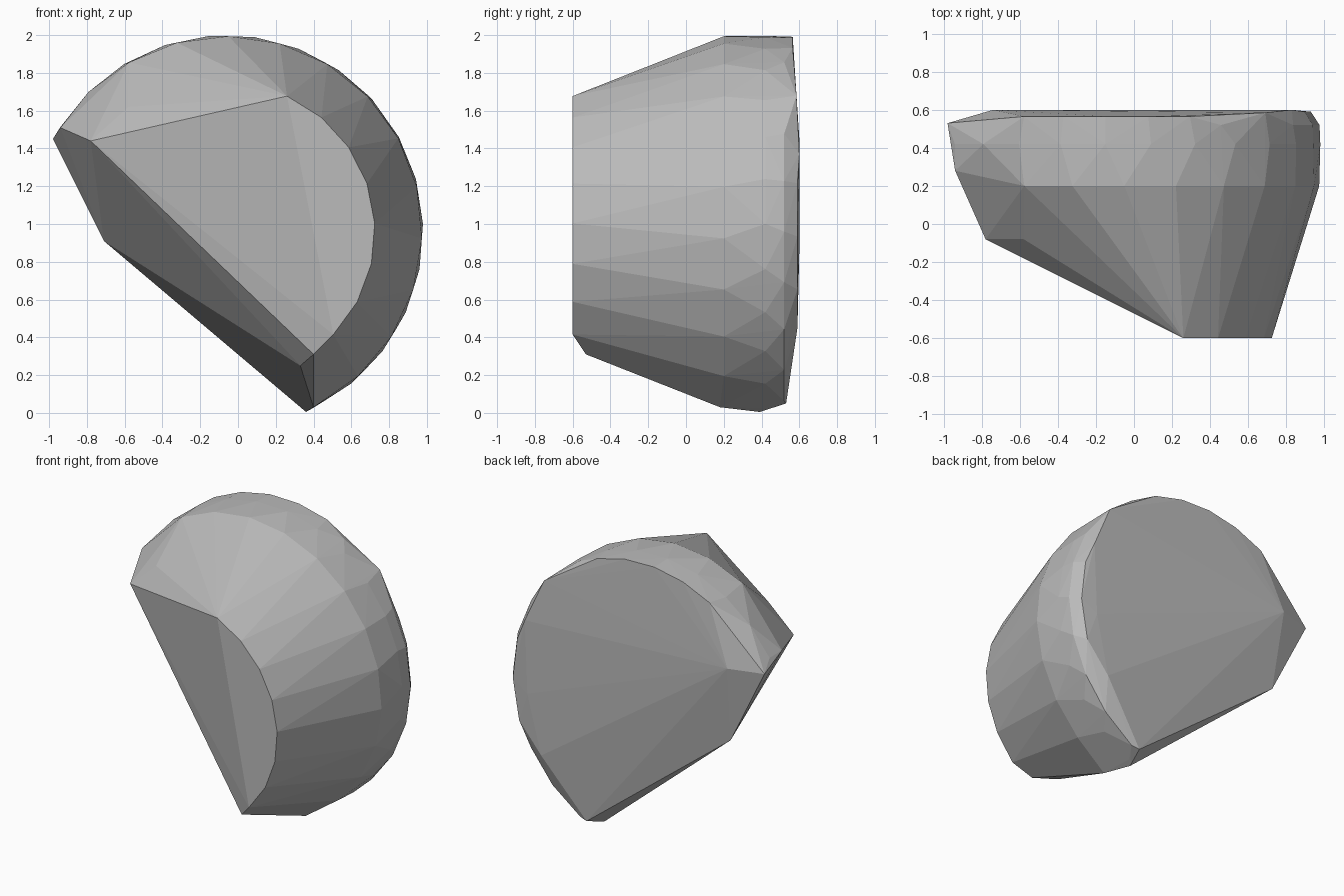
import bpy, bmesh
from math import radians, cos, sin

cube = bpy.data.objects.get("Cube")
if cube:
    bpy.data.objects.remove(cube, do_unlink=True)

CENTRE_X, CENTRE_Z = -0.06, 0.96


def arc(radius, y, start, end, count):
    """Points along an arc facing the front, in degrees from +x towards +z."""
    pts = []
    for i in range(count):
        a = radians(start + (end - start) * i / (count - 1))
        pts.append((CENTRE_X + radius * cos(a), y, CENTRE_Z + radius * sin(a)))
    return pts


# Rounded shell: flat front cap, wide rim and bevelled back edge
points = arc(0.785, -0.6, -44, 66, 8)
points += arc(1.034, 0.2, -63, 120, 13)
points += arc(1.04, 0.42, -64, 148, 17)
points += arc(1.035, 0.52, -60, 60, 9)
points += arc(1.035, 0.565, 70, 120, 5)
points += arc(0.99, 0.59, -18, 15, 3)

# Flat back corners
points += [(0.69, 0.585, 1.68), (0.83, 0.6, 1.37), (0.81, 0.6, 0.86),
           (0.71, 0.59, 0.45), (0.4, 0.53, 0.05), (-0.74, 0.6, 1.45)]

# Corners of the broken lower side
points += [(-0.78, -0.08, 1.44), (-0.58, -0.08, 1.62), (-0.94, 0.28, 1.51),
           (-0.98, 0.53, 1.45), (-0.71, 0.52, 0.91), (0.4, -0.53, 0.31),
           (0.33, -0.36, 0.25), (0.36, 0.39, 0.005), (0.4, 0.18, 0.03)]

bm = bmesh.new()
for p in points:
    bm.verts.new(p)
hull = bmesh.ops.convex_hull(bm, input=bm.verts[:])
loose = [v for v in bm.verts if not v.link_faces]
bmesh.ops.delete(bm, geom=loose, context='VERTS')
bmesh.ops.recalc_face_normals(bm, faces=bm.faces[:])
mesh = bpy.data.meshes.new("rock_chunk")
bm.to_mesh(mesh)
bm.free()

# Plain stone colour
stone = bpy.data.materials.new("stone_grey")
stone.use_nodes = True
colour = (0.5, 0.5, 0.5, 1.0)
stone.diffuse_color = colour
stone.node_tree.nodes["Principled BSDF"].inputs["Base Color"].default_value = colour
mesh.materials.append(stone)

rock = bpy.data.objects.new("rock_chunk", mesh)
bpy.context.collection.objects.link(rock)
